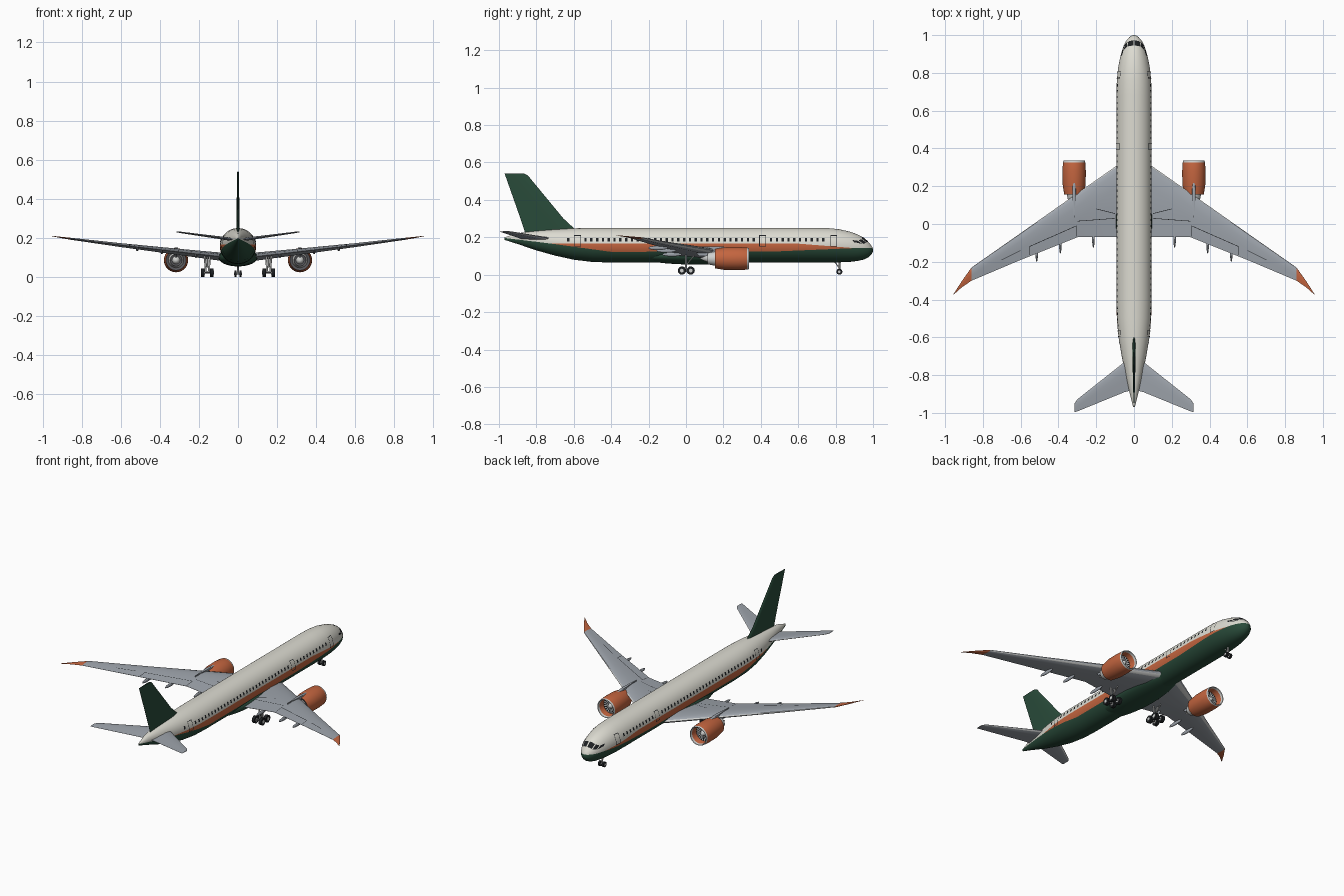
import bpy, bmesh, math
from mathutils import Vector, Matrix

if "Cube" in bpy.data.objects:
    bpy.data.objects.remove(bpy.data.objects["Cube"])


def material(name, rgb):
    m = bpy.data.materials.new(name)
    m.use_nodes = True
    m.diffuse_color = (*rgb, 1)
    m.node_tree.nodes["Principled BSDF"].inputs["Base Color"].default_value = (*rgb, 1)
    return m


MATS = [material("off_white", (0.72, 0.71, 0.64)), material("burnt_orange", (0.55, 0.13, 0.05)),
        material("dark_green", (0.022, 0.07, 0.042)), material("wing_grey", (0.34, 0.37, 0.41)),
        material("light_metal", (0.62, 0.63, 0.62)), material("dark_glass", (0.012, 0.014, 0.016)),
        material("dark_metal", (0.09, 0.09, 0.1))]
WHITE, ORANGE, GREEN, GREY, LIGHT, DARK, METAL = range(7)
SIDES = ((1, "left"), (-1, "right"))


def finish(bm, name, smooth=True):
    bmesh.ops.remove_doubles(bm, verts=bm.verts[:], dist=0.00005)
    bmesh.ops.recalc_face_normals(bm, faces=bm.faces[:])
    me = bpy.data.meshes.new(name)
    bm.to_mesh(me)
    bm.free()
    for m in MATS:
        me.materials.append(m)
    ob = bpy.data.objects.new(name, me)
    bpy.context.collection.objects.link(ob)
    if smooth:
        bpy.ops.object.select_all(action="DESELECT")
        ob.select_set(True)
        bpy.context.view_layer.objects.active = ob
        bpy.ops.object.shade_smooth_by_angle(angle=math.radians(40))
    return ob


def bridge(bm, rings, pick, caps=True):
    """Skin closed rings of points; pick(ring, segment) gives the colour."""
    vs = [[bm.verts.new(p) for p in r] for r in rings]
    n = len(vs[0])
    for i in range(len(vs) - 1):
        for j in range(n):
            k = (j + 1) % n
            f = bm.faces.new((vs[i][j], vs[i][k], vs[i + 1][k], vs[i + 1][j]))
            f.material_index = pick(i, j)
    if caps:
        bm.faces.new(vs[0]).material_index = pick(0, n // 2)
        bm.faces.new(vs[-1]).material_index = pick(len(vs) - 2, n // 2)


def rod(bm, a, b, r, mat, n=12):
    a, b = Vector(a), Vector(b)
    d = b - a
    m = Matrix.Translation((a + b) / 2) @ d.to_track_quat("Z", "Y").to_matrix().to_4x4()
    g = bmesh.ops.create_cone(bm, cap_ends=True, segments=n, radius1=r, radius2=r, depth=d.length, matrix=m)
    for f in {f for v in g["verts"] for f in v.link_faces}:
        f.material_index = mat


def blob(bm, centre, radii, mat, n=16):
    m = Matrix.Translation(centre) @ Matrix.Diagonal((*radii, 1))
    g = bmesh.ops.create_uvsphere(bm, u_segments=n, v_segments=n, radius=1, matrix=m)
    for f in {f for v in g["verts"] for f in v.link_faces}:
        f.material_index = mat


def lerp_table(table, t):
    for a, b in zip(table, table[1:]):
        if t <= b[0]:
            break
    u = (t - a[0]) / (b[0] - a[0])
    return [p + (q - p) * u for p, q in zip(a[1:], b[1:])]


# Fuselage: station, half width, bottom, top
HULL = [(-0.97, 0.004, 0.186, 0.2), (-0.9, 0.022, 0.164, 0.222), (-0.8, 0.045, 0.13, 0.234),
        (-0.7, 0.065, 0.102, 0.242), (-0.6, 0.082, 0.08, 0.248), (-0.5, 0.091, 0.068, 0.25),
        (-0.4, 0.093, 0.065, 0.25), (0.68, 0.093, 0.065, 0.25), (0.76, 0.091, 0.065, 0.249),
        (0.82, 0.085, 0.066, 0.243), (0.88, 0.074, 0.069, 0.229), (0.92, 0.063, 0.074, 0.214),
        (0.95, 0.052, 0.081, 0.197), (0.975, 0.038, 0.093, 0.175), (0.99, 0.024, 0.106, 0.157),
        (0.997, 0.013, 0.117, 0.145), (1.0, 0.003, 0.128, 0.134)]


def hull_point(y, phi, lift=0.0):
    hw, zb, zt = lerp_table(HULL, y)
    return Vector(((hw + lift) * math.sin(phi), y, (zb + zt) / 2 + ((zt - zb) / 2 + lift) * math.cos(phi)))


def hull_angle(y, z):
    _, zb, zt = lerp_table(HULL, y)
    return math.acos(max(-1, min(1, (2 * z - zb - zt) / (zt - zb))))


# Paint lines as (station, height)
GREEN_TOP = [(-1.0, 0.2), (-0.72, 0.166), (-0.4, 0.122), (0.5, 0.125), (0.9, 0.142), (1.01, 0.142)]
STRIPE_TOP = [(-1.0, 0.166), (0.6, 0.166), (0.9, 0.142), (1.01, 0.142)]
stations = sorted({s[0] for s in HULL} | {-0.72, 0.5, 0.6, 0.9, 0.0, -0.2, 0.2})
bm = bmesh.new()
bridge(bm, [[hull_point(y, math.tau * j / 48) for j in range(48)] for y in stations], lambda i, j: WHITE)
for line in (GREEN_TOP, STRIPE_TOP):
    for (y0, z0), (y1, z1) in zip(line, line[1:]):
        faces = [f for f in bm.faces if y0 < f.calc_center_median().y < y1]
        geom = faces + list({e for f in faces for e in f.edges}) + list({v for f in faces for v in f.verts})
        bmesh.ops.bisect_plane(bm, geom=geom, dist=0.00001, plane_co=(0, y0, z0), plane_no=(0, z0 - z1, y1 - y0))
for f in bm.faces:
    c = f.calc_center_median()
    if c.z < lerp_table(GREEN_TOP, c.y)[0]:
        f.material_index = GREEN
    elif c.z < lerp_table(STRIPE_TOP, c.y)[0]:
        f.material_index = ORANGE
finish(bm, "fuselage")

bm = bmesh.new()
blob(bm, (0, 0.06, 0.1), (0.1, 0.32, 0.046), GREEN, 28)
finish(bm, "belly_fairing")


def patch(bm, corners, side, n=3):
    """Thin curved plate laid over the hull between four (station, angle) corners."""
    a, b, c, d = [Vector(p) for p in corners]
    grid = [[bm.verts.new(hull_point(*a.lerp(b, i / n).lerp(d.lerp(c, i / n), j / n), 0.0018) * 1.0)
             for j in range(n + 1)] for i in range(n + 1)]
    for row in grid:
        for v in row:
            v.co.x *= side
    for i in range(n):
        for j in range(n):
            f = bm.faces.new((grid[i][j], grid[i + 1][j], grid[i + 1][j + 1], grid[i][j + 1]))
            f.material_index = DARK


def box_patch(bm, y0, y1, z0, z1, side):
    patch(bm, [(y, hull_angle(y, z)) for y, z in ((y0, z0), (y1, z0), (y1, z1), (y0, z1))], side)


# Cabin windows, door outlines and cockpit panes
DOORS = (-0.58, 0.41, 0.79)
PANES = [((0.973, 5), (0.945, 4), (0.94, 36), (0.967, 42)), ((0.965, 49), (0.938, 41), (0.923, 56), (0.948, 65)),
         ((0.943, 68), (0.918, 59), (0.888, 62), (0.9, 70))]
cabin, doors, cockpit = bmesh.new(), bmesh.new(), bmesh.new()
for s, _ in SIDES:
    for i in range(47):
        y = -0.63 + 0.031 * i
        if all(abs(y - d) > 0.03 for d in DOORS):
            box_patch(cabin, y - 0.006, y + 0.006, 0.178, 0.195, s)
    for d in DOORS:
        for e in (-0.017, 0.017):
            box_patch(doors, d + e - 0.0015, d + e + 0.0015, 0.15, 0.21, s)
        for z in (0.15, 0.207):
            box_patch(doors, d - 0.017, d + 0.017, z, z + 0.003, s)
    for p in PANES:
        patch(cockpit, [(y, math.radians(a)) for y, a in p], s, 5)
finish(cabin, "cabin_windows")
finish(doors, "door_outlines")
finish(cockpit, "cockpit_windows")

# Aerofoil surfaces: chord fraction and half thickness
FOIL = [(0, 0), (0.02, 0.2), (0.1, 0.38), (0.3, 0.5), (0.6, 0.32), (1, 0.02)]


def foil_ring(lead, trail, thick, up):
    lead, trail, up = Vector(lead), Vector(trail), Vector(up)
    pts = [(f, h) for f, h in FOIL] + [(f, -h) for f, h in FOIL[:0:-1]]
    return [lead.lerp(trail, f) + up * h * thick for f, h in pts]


# Wing: span, leading edge, trailing edge, height, thickness
WING = [(0.03, 0.352, -0.07, 0.1, 0.045), (0.09, 0.31, -0.07, 0.104, 0.042), (0.3, 0.163, -0.07, 0.128, 0.032),
        (0.6, -0.048, -0.19, 0.163, 0.02), (0.86, -0.23, -0.3, 0.196, 0.01), (0.91, -0.3, -0.334, 0.203, 0.006),
        (0.955, -0.37, -0.374, 0.21, 0.002)]
STAB = [(0.01, -0.7, -0.88, 0.19, 0.018), (0.05, -0.73, -0.89, 0.195, 0.016), (0.3, -0.928, -0.992, 0.229, 0.007),
        (0.315, -0.95, -0.997, 0.231, 0.004)]


def wing_top(x, y):
    le, te, z, t = lerp_table(WING, x)
    return z + t * lerp_table(FOIL, (le - y) / (le - te))[0] + 0.0015


def seam(bm, s, x0, y0, x1, y1, w=0.0015, n=10):
    """Thin panel line laid on the wing's upper skin."""
    a, b = Vector((x0, y0)), Vector((x1, y1))
    off = Vector((y0 - y1, x1 - x0)).normalized() * w
    rows = []
    for i in range(n + 1):
        p = a.lerp(b, i / n)
        rows.append([bm.verts.new((s * q.x, q.y, wing_top(q.x, q.y))) for q in (p - off, p + off)])
    for p, q in zip(rows, rows[1:]):
        bm.faces.new((p[0], p[1], q[1], q[0])).material_index = DARK


ENGINE = [(0.312, 0, LIGHT), (0.285, 0.016, METAL), (0.285, 0.047, ORANGE), (0.322, 0.05, LIGHT), (0.334, 0.053, LIGHT),
          (0.336, 0.056, LIGHT), (0.326, 0.059, ORANGE), (0.28, 0.062, ORANGE), (0.21, 0.061, ORANGE),
          (0.155, 0.052, METAL), (0.16, 0.039, LIGHT), (0.115, 0.03, METAL), (0.118, 0.02, LIGHT), (0.07, 0, LIGHT)]
for s, side in SIDES:
    for table, part in ((WING, "wing"), (STAB, "tailplane")):
        bm = bmesh.new()
        tip = 4 if part == "wing" else 99
        bridge(bm, [foil_ring((s * x, le, z), (s * x, te, z), t, (0, 0, 1)) for x, le, te, z, t in table],
               lambda i, j: ORANGE if i >= tip else LIGHT if j in (0, 9) else GREY)
        finish(bm, f"{part}_{side}")

    bm = bmesh.new()
    for line in ((0.305, -0.065, 0.305, -0.01), (0.305, -0.01, 0.555, -0.12), (0.555, -0.12, 0.555, -0.165),
                 (0.6, -0.14, 0.7, -0.19), (0.1, 0.03, 0.3, 0.015), (0.1, 0.055, 0.2, 0.08)):
        seam(bm, s, *line)
    finish(bm, f"wing_seams_{side}")

    bm = bmesh.new()
    for x, y in ((0.215, -0.075), (0.39, -0.105), (0.515, -0.15)):
        blob(bm, (s * x, y, lerp_table(WING, x)[2] - 0.01), (0.007, 0.052, 0.011), GREY, 12)
    finish(bm, f"flap_fairings_{side}")

    # Engine turned around its own axis, with striped fan face
    bm = bmesh.new()
    ex, ez, n = s * 0.317, 0.086, 40
    bridge(bm, [[(ex + r * math.cos(math.tau * j / n), y, ez + r * math.sin(math.tau * j / n)) for j in range(n)]
                for y, r, _ in ENGINE],
           lambda i, j: (DARK if j % 2 else LIGHT) if i == 1 else ENGINE[i][2], caps=False)
    finish(bm, f"engine_{side}")

    bm = bmesh.new()
    bridge(bm, [foil_ring((ex, le, z), (ex, te, z), 0.018, (1, 0, 0))
                for z, le, te in ((0.1, 0.26, 0.07), (0.142, 0.25, 0.03), (0.15, 0.2, 0.03))], lambda i, j: GREY)
    finish(bm, f"engine_pylon_{side}")

    # Main gear: twin-axle bogie
    bm = bmesh.new()
    gx = s * 0.157
    for y in (-0.022, 0.025):
        for e in (-0.023, 0.023):
            rod(bm, (gx + e - 0.009, y, 0.022), (gx + e + 0.009, y, 0.022), 0.022, DARK, 20)
            rod(bm, (gx + e - 0.01, y, 0.022), (gx + e + 0.01, y, 0.022), 0.01, LIGHT)
        rod(bm, (gx - 0.023, y, 0.022), (gx + 0.023, y, 0.022), 0.004, METAL)
    rod(bm, (gx, -0.022, 0.024), (gx, 0.025, 0.024), 0.006, LIGHT)
    for e in (-0.013, 0.013):
        rod(bm, (gx + e * 0.6, 0, 0.024), (gx + e, 0, 0.11), 0.005, LIGHT)
    rod(bm, (gx, 0, 0.05), (gx, 0.05, 0.11), 0.003, LIGHT)
    finish(bm, f"main_gear_{side}")

# Fin with dorsal fillet and rudder seam
bm = bmesh.new()
FIN = [(0.2, -0.54, -0.855, 0.018), (0.24, -0.59, -0.865, 0.017), (0.3, -0.655, -0.885, 0.016),
       (0.53, -0.845, -0.966, 0.009), (0.54, -0.865, -0.97, 0.007)]
bridge(bm, [foil_ring((0, le, z), (0, te, z), t, (1, 0, 0)) for z, le, te, t in FIN], lambda i, j: GREEN)
finish(bm, "fin")

# Nose gear
bm = bmesh.new()
for e in (-0.013, 0.013):
    rod(bm, (e - 0.006, 0.82, 0.016), (e + 0.006, 0.82, 0.016), 0.016, DARK, 20)
    rod(bm, (e - 0.007, 0.82, 0.016), (e + 0.007, 0.82, 0.016), 0.007, LIGHT)
rod(bm, (-0.013, 0.82, 0.016), (0.013, 0.82, 0.016), 0.003, METAL)
rod(bm, (0, 0.82, 0.016), (0, 0.82, 0.08), 0.005, LIGHT)
rod(bm, (0, 0.82, 0.035), (0, 0.79, 0.075), 0.003, LIGHT)
finish(bm, "nose_gear")
